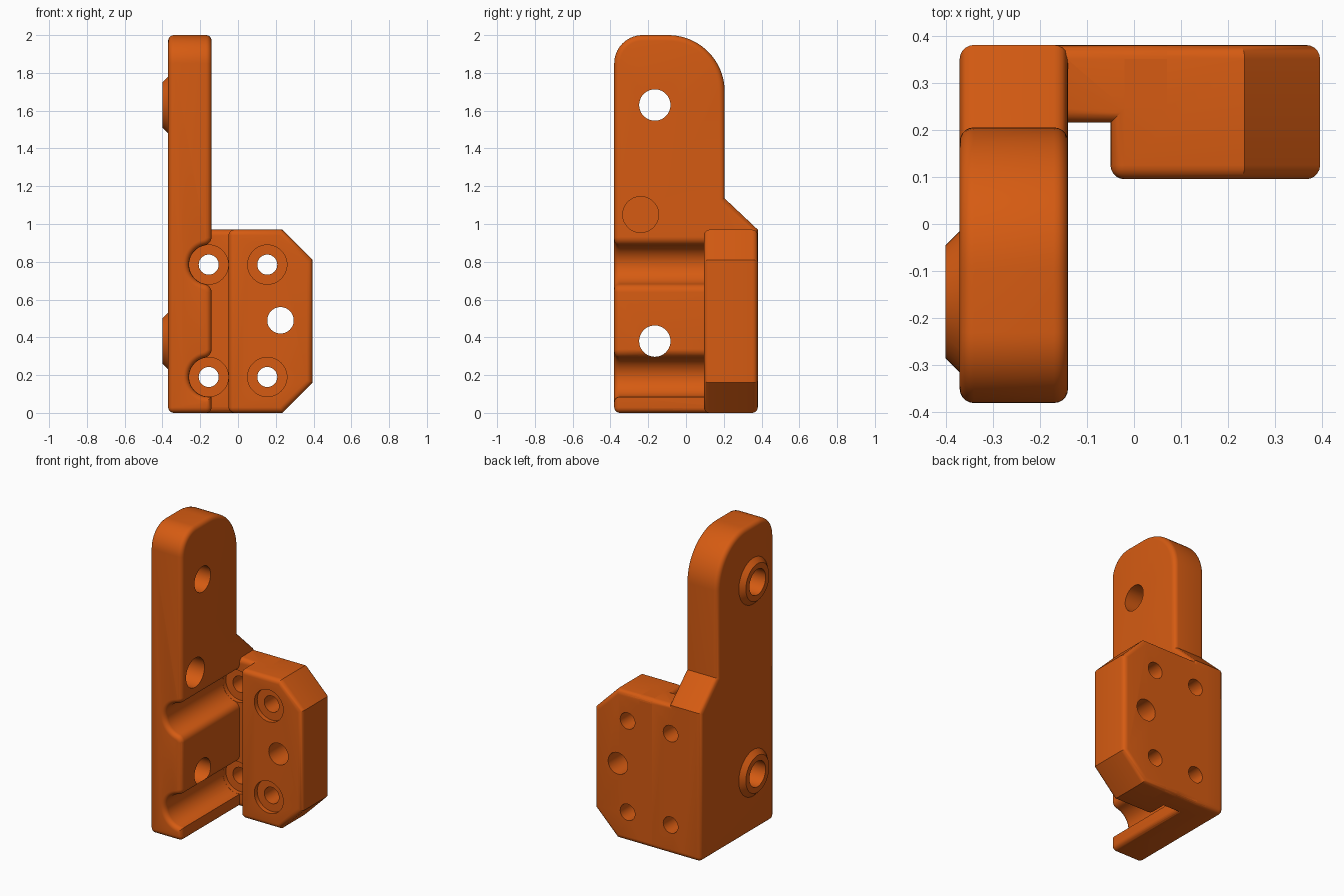
import bpy, bmesh, math
from mathutils import Vector

if "Cube" in bpy.data.objects:
    bpy.data.objects.remove(bpy.data.objects["Cube"])

ROUND = 0.03          # edge rounding of all solid parts
FRONT, INNER = -0.38, -0.14

orange = bpy.data.materials.new("orange plastic")
orange.diffuse_color = (0.67, 0.105, 0.006, 1)
orange.use_nodes = True
orange.node_tree.nodes["Principled BSDF"].inputs["Base Color"].default_value = orange.diffuse_color


def loft(name, rings):
    """Closed solid through rings of equal point count."""
    bm = bmesh.new()
    vs = [[bm.verts.new(p) for p in r] for r in rings]
    n = len(vs[0])
    for a, b in zip(vs, vs[1:]):
        for i in range(n):
            j = (i + 1) % n
            bm.faces.new((a[i], a[j], b[j], b[i]))
    bm.faces.new(vs[0])
    bm.faces.new(vs[-1])
    bmesh.ops.recalc_face_normals(bm, faces=bm.faces)
    me = bpy.data.meshes.new(name)
    bm.to_mesh(me)
    bm.free()
    ob = bpy.data.objects.new(name, me)
    bpy.context.collection.objects.link(ob)
    me.materials.append(orange)
    return ob


def apply(ob, mod):
    bpy.context.view_layer.objects.active = ob
    bpy.ops.object.modifier_apply(modifier=mod.name)


def rounded(ob):
    m = ob.modifiers.new("round", 'BEVEL')
    m.width, m.segments = ROUND, 5
    m.limit_method, m.angle_limit = 'ANGLE', math.radians(60)
    apply(ob, m)
    return ob


def combine(ob, other, op):
    m = ob.modifiers.new("bool", 'BOOLEAN')
    m.operation, m.solver, m.object = op, 'EXACT', other
    apply(ob, m)
    bpy.data.objects.remove(other)


def arc(cx, cy, r, a0, a1, n):
    return [(cx + r * math.cos(math.radians(a0 + (a1 - a0) * i / n)),
             cy + r * math.sin(math.radians(a0 + (a1 - a0) * i / n))) for i in range(n + 1)]


def rod(name, axis, a, b, u, z, r0, r1=None, n=48):
    """Cylinder or cone along x or y; u is the other horizontal coordinate."""
    rings = []
    for t, r in ((a, r0), (b, r1 or r0)):
        pts = arc(u, z, r, 0, 360, n)[:-1]
        rings.append([(t, p, q) if axis == 'x' else (p, t, q) for p, q in pts])
    return loft(name, rings)


def groove(zc, lower_fillet):
    """Tool channel with filleted mouth, flaring at the front."""
    cx, r, f = -0.155, 0.105, 0.045
    fx = INNER - f
    dz = math.sqrt((r + f) ** 2 - (fx - cx) ** 2)
    ang = math.degrees(math.atan2(dz, fx - cx))

    def ring(y, d):
        top = arc(fx, zc + dz, f - d, 0, ang - 180, 8)
        end = 360 - ang if lower_fillet else 270
        pts = top + arc(cx, zc, r + d, ang, end, 24)[1:]
        if lower_fillet:
            pts += arc(fx, zc - dz, f - d, 180 - ang, 0, 8)[1:]
        pts = [(-0.06, pts[0][1])] + pts + [(-0.06, pts[-1][1])]
        return [(x, y, z) for x, z in pts]

    g = ROUND
    rings = [ring(FRONT - 0.05, g * 0.999)]
    for i in range(7):
        a = math.radians(90 * i / 6)
        rings.append(ring(FRONT + g * (1 - math.cos(a)), g * (1 - math.sin(a)) * 0.999))
    rings.append(ring(0.215, 0))
    return loft("groove_cutter", rings)


# Upright plate
side = [(FRONT, 0), (0.38, 0), (0.38, 0.97), (0.205, 1.135)]
side += arc(-0.095, 1.7, 0.30, 0, 90, 20) + arc(-0.23, 1.85, 0.15, 90, 180, 14)
bracket = rounded(loft("bracket", [[(x, y, z) for y, z in side] for x in (-0.37, INNER)]))
for zc, low in ((0.785, True), (0.19, False)):
    combine(bracket, groove(zc, low), 'DIFFERENCE')

# Web joining the plate to the mounting pad
web = [(-0.27, 0), (0.1, 0), (0.1, 0.97), (-0.27, 0.97)]
combine(bracket, rounded(loft("web", [[(x, y, z) for x, z in web] for y in (0.215, 0.38)])), 'UNION')

# Thick mounting pad with chamfered corners
pad = [(-0.05, 0), (0.235, 0), (0.395, 0.16), (0.395, 0.81), (0.235, 0.97), (-0.05, 0.97)]
combine(bracket, rounded(loft("pad", [[(x, y, z) for x, z in pad] for y in (0.095, 0.38)])), 'UNION')

# Conical bosses and pivot holes through the plate
for z in (0.38, 1.63):
    combine(bracket, rod("boss", 'x', -0.40, -0.34, -0.165, z, 0.12, 0.18), 'UNION')
    combine(bracket, rod("pivot_hole", 'x', -0.5, 0.0, -0.165, z, 0.083), 'DIFFERENCE')

# Blind pocket in the inner face
combine(bracket, rod("pocket", 'x', -0.29, -0.1, -0.24, 1.05, 0.095), 'DIFFERENCE')

# Screw holes with shallow counterbores
for z in (0.19, 0.785):
    for x, y0, y1 in ((-0.155, 0.19, 0.245), (0.155, 0.0, 0.125)):
        combine(bracket, rod("counterbore", 'y', y0, y1, x, z, 0.104), 'DIFFERENCE')
        combine(bracket, rod("screw_hole", 'y', y0, 0.5, x, z, 0.053), 'DIFFERENCE')

# Large hole in the pad
combine(bracket, rod("pad_hole", 'y', 0.0, 0.5, 0.225, 0.49, 0.07), 'DIFFERENCE')

bpy.ops.object.select_all(action='DESELECT')
bracket.select_set(True)
bpy.context.view_layer.objects.active = bracket
bpy.ops.object.shade_smooth_by_angle(angle=math.radians(30))
